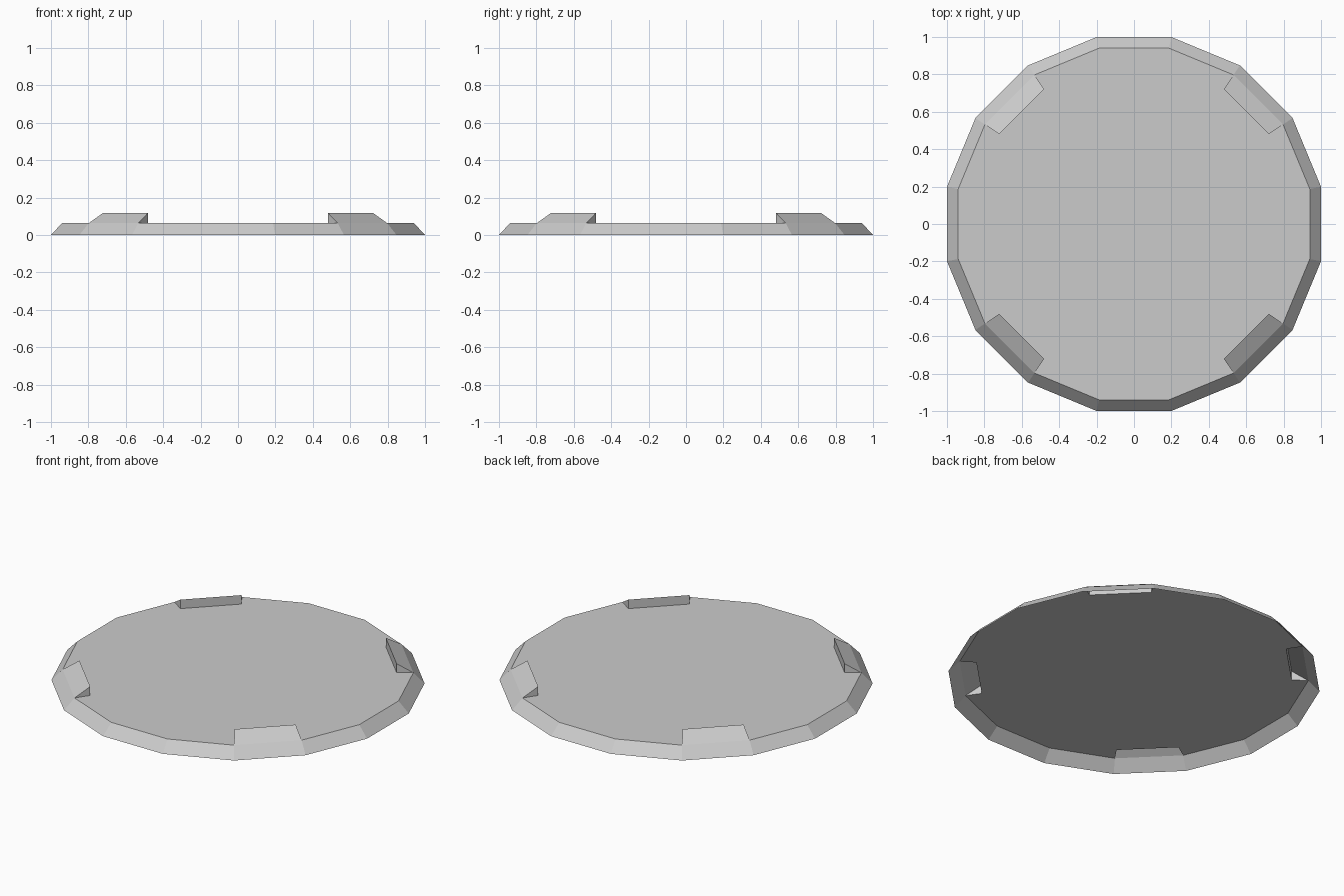
import bpy
import bmesh
from math import cos, sin, pi
from mathutils import Matrix

SIDES = 16
TAB_SIDES = (2, 6, 10, 14)       # the four diagonal sides carry a raised tab
RIM_Z, TAB_Z = 0.064, 0.118
RIM_IN, TAB_IN, TAB_HALF = 0.94, 0.85, 0.17

cube = bpy.data.objects.get("Cube")
if cube:
    bpy.data.objects.remove(cube)

grey = bpy.data.materials.new("light_grey")
grey.use_nodes = True
colour = (0.6, 0.6, 0.6, 1)
grey.diffuse_color = colour
grey.node_tree.nodes["Principled BSDF"].inputs["Base Color"].default_value = colour

bm = bmesh.new()


def ring(apothem, z):
    """Corners of the polygon, with side k running from corner k to k + 1."""
    r = apothem / cos(pi / SIDES)
    angles = [(k - 0.5) * 2 * pi / SIDES for k in range(SIDES)]
    return [bm.verts.new((r * cos(a), r * sin(a), z)) for a in angles]


def tab_edge(k, z):
    """Both ends of the straight inner edge of the tab on side k."""
    turn = Matrix.Rotation(k * 2 * pi / SIDES, 3, "Z")
    return [bm.verts.new(turn @ Matrix.Translation((TAB_IN, y, z)).translation)
            for y in (-TAB_HALF, TAB_HALF)]


# Sloped rim, open underneath
low, high = ring(1.0, 0), ring(RIM_IN, RIM_Z)
plate = []
for k in range(SIDES):
    n = (k + 1) % SIDES
    bm.faces.new((low[k], low[n], high[n], high[k]))
    plate.append(high[k])
    if k in TAB_SIDES:
        # Hollow wedge tab: slope, inner wall and two triangular ends
        a, b = tab_edge(k, RIM_Z)
        c, d = tab_edge(k, TAB_Z)
        bm.faces.new((high[k], high[n], d, c))
        bm.faces.new((b, a, c, d))
        bm.faces.new((high[k], c, a))
        bm.faces.new((high[n], b, d))
        plate += [a, b]

# Flat top plate, notched under the tabs
top = bm.faces.new(plate)
bmesh.ops.triangulate(bm, faces=[top])

mesh = bpy.data.meshes.new("tabbed_lid")
bm.to_mesh(mesh)
bm.free()
mesh.materials.append(grey)
lid = bpy.data.objects.new("tabbed_lid", mesh)
bpy.context.collection.objects.link(lid)
